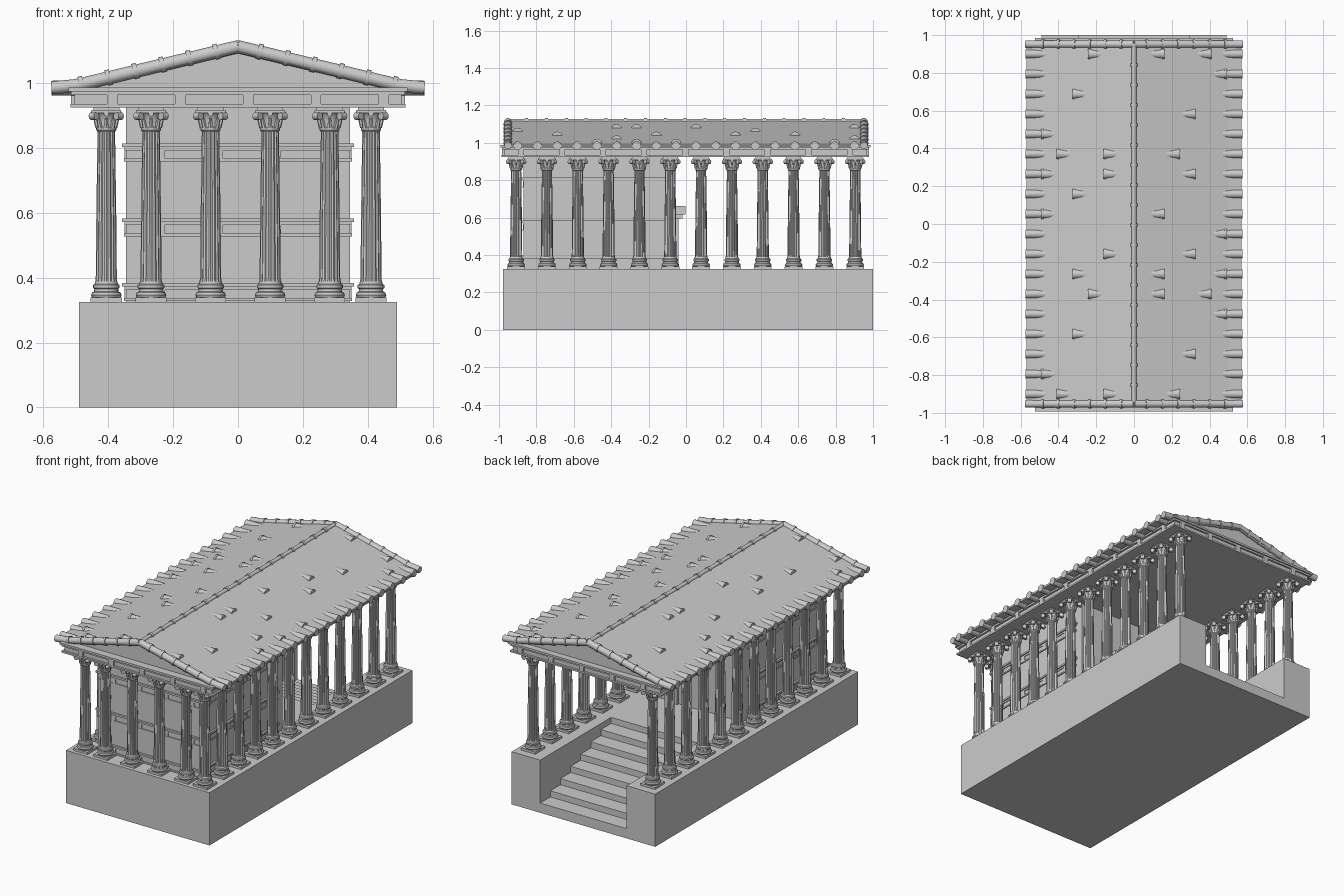
import bpy, bmesh, math
from mathutils import Vector, Matrix

cube = bpy.data.objects.get("Cube")
if cube:
    bpy.data.objects.remove(cube, do_unlink=True)

stone = bpy.data.materials.new("pale_grey_stone")
stone.use_nodes = True
GREY = (0.6, 0.6, 0.6, 1)
stone.diffuse_color = GREY
stone.node_tree.nodes["Principled BSDF"].inputs["Base Color"].default_value = GREY


def place(name, mesh, loc=(0, 0, 0)):
    ob = bpy.data.objects.new(name, mesh)
    ob.location = loc
    bpy.context.collection.objects.link(ob)
    return ob


def to_mesh(name, bm, smooth=False):
    bmesh.ops.recalc_face_normals(bm, faces=bm.faces)
    mesh = bpy.data.meshes.new(name)
    bm.to_mesh(mesh)
    bm.free()
    mesh.materials.append(stone)
    if smooth:
        mesh.shade_smooth()
        mesh.set_sharp_from_angle(angle=math.radians(35))
    return mesh


def box(bm, x0, x1, y0, y1, z0, z1):
    m = Matrix.Translation(((x0 + x1) / 2, (y0 + y1) / 2, (z0 + z1) / 2))
    bmesh.ops.create_cube(bm, size=1, matrix=m @ Matrix.Diagonal((x1 - x0, y1 - y0, z1 - z0, 1)))


def rod(bm, a, b, r0, r1=None, sides=12):
    a, b = Vector(a), Vector(b)
    d = b - a
    m = Matrix.Translation((a + b) / 2) @ d.to_track_quat('Z', 'Y').to_matrix().to_4x4()
    bmesh.ops.create_cone(bm, cap_ends=True, segments=sides, radius1=r0,
                          radius2=r0 if r1 is None else r1, depth=d.length, matrix=m)


def prism(bm, profile, axis, lo, hi):
    """Extrude a 2D profile along x (profile is y,z) or y (profile is x,z)."""
    pt = (lambda p, t: (t, p[0], p[1])) if axis == 'x' else (lambda p, t: (p[0], t, p[1]))
    ends = [[bm.verts.new(pt(p, t)) for p in profile] for t in (lo, hi)]
    bm.faces.new(ends[0])
    bm.faces.new(ends[1][::-1])
    for i in range(len(profile)):
        j = (i + 1) % len(profile)
        bm.faces.new((ends[0][i], ends[0][j], ends[1][j], ends[1][i]))


def lathe(bm, profile, sides, flute=0.0):
    """Stack rings of (radius, z); flute pulls every second vertex inwards."""
    rings = []
    for r, z in profile:
        ring = []
        for i in range(sides):
            a, k = math.tau * i / sides, r * (1 - flute * (i % 2))
            ring.append(bm.verts.new((k * math.cos(a), k * math.sin(a), z)))
        rings.append(ring)
    for lo, hi in zip(rings, rings[1:]):
        for i in range(sides):
            j = (i + 1) % sides
            bm.faces.new((lo[i], lo[j], hi[j], hi[i]))
    bm.faces.new(rings[0][::-1])
    bm.faces.new(rings[-1])


# Podium with a stairway let into the back
FLOOR, OPEN, TOP_Y = 0.325, 0.295, 0.21
bm = bmesh.new()
box(bm, -0.49, 0.49, -0.978, TOP_Y, 0, FLOOR)
for s in (-1, 1):
    box(bm, *sorted((s * OPEN, s * 0.49)), TOP_Y, 1.0, 0, FLOOR)
place("podium", to_mesh("podium", bm))

STEPS = 8
tread = (1.0 - TOP_Y) / STEPS
profile = [(TOP_Y, 0), (1.0, 0)]
for i in range(STEPS):
    z = 0.06 + (FLOOR - 0.06) * i / (STEPS - 1)
    profile += [(1.0 - i * tread, z), (1.0 - (i + 1) * tread, z)]
bm = bmesh.new()
prism(bm, profile, 'x', -OPEN, OPEN)
place("stairs", to_mesh("stairs", bm))

# Column: moulded base, fluted shaft, capital with leaves and corner scrolls
bm = bmesh.new()
box(bm, -0.048, 0.048, -0.048, 0.048, 0, 0.014)
lathe(bm, [(0.044, 0.014), (0.047, 0.021), (0.044, 0.029), (0.038, 0.032), (0.037, 0.04),
           (0.041, 0.044), (0.041, 0.052), (0.036, 0.056), (0.034, 0.064)], 20)
lathe(bm, [(0.034, 0.062), (0.0325, 0.075), (0.031, 0.25), (0.027, 0.53)], 32, 0.1)
lathe(bm, [(0.027, 0.525), (0.031, 0.53), (0.031, 0.536), (0.027, 0.54),
           (0.027, 0.56), (0.034, 0.578), (0.042, 0.586)], 20)
for i in range(8):
    a = math.tau * i / 8
    c, s = math.cos(a), math.sin(a)
    rod(bm, (0.026 * c, 0.026 * s, 0.538), (0.035 * c, 0.035 * s, 0.566), 0.008, 0.005, 6)
for sx in (-1, 1):
    for sy in (-1, 1):
        corner, side = Vector((sx, sy, 0)) * 0.038, Vector((sx, -sy, 0)) * 0.008
        corner.z = 0.573
        rod(bm, corner - side, corner + side, 0.012)
for s in (-1, 1):
    rod(bm, (0.03 * s, 0, 0.58), (0.047 * s, 0, 0.58), 0.008, sides=8)
    rod(bm, (0, 0.03 * s, 0.58), (0, 0.047 * s, 0.58), 0.008, sides=8)
box(bm, -0.046, 0.046, -0.046, 0.046, 0.583, 0.592)
box(bm, -0.04, 0.04, -0.04, 0.04, 0.59, 0.602)
column = to_mesh("column", bm, True)
for k in range(12):
    y = -0.908 + 0.1648 * k
    place("column_left", column, (0.41, y, FLOOR))
    place("column_right", column, (-0.406, y, FLOOR))
for k in range(4):
    place("column_front", column, (-0.268 + 0.1835 * k, -0.908, FLOOR))


def beam(name, hx, y0, y1, z0, h, lip, gap):
    """Channel-shaped band round a block, with short ribs across the channel."""
    bm = bmesh.new()
    za, zb, zc = z0 + 0.16 * h, z0 + 0.62 * h, z0 + 0.8 * h
    for inset, lo, hi in ((lip * 0.5, z0, za), (lip * 1.4, za, zb), (lip * 0.6, zb, zc), (0, zc, z0 + h)):
        box(bm, -hx + inset, hx - inset, y0 + inset, y1 - inset, lo, hi)
    e = lip * 0.6
    nx, ny = round(2 * hx / gap), round((y1 - y0) / gap)
    for i in range(nx):
        x = -hx + (i + 0.65) * 2 * hx / nx
        box(bm, x - 0.016, x + 0.016, y0 + e, y1 - e, za, zb)
    for i in range(ny):
        y = y0 + (i + 0.5) * (y1 - y0) / ny
        box(bm, -hx + e, hx - e, y - 0.016, y + 0.016, za, zb)
    place(name, to_mesh(name, bm))


# Inner chamber with three bands and a doorway
bm = bmesh.new()
box(bm, -0.345, 0.345, -0.868, -0.06, FLOOR, 0.93)
place("chamber", to_mesh("chamber", bm))
for name, z in (("lower_band", 0.328), ("middle_band", 0.527), ("upper_band", 0.758)):
    beam(name, 0.357, -0.88, -0.1, z, 0.056, 0.012, 0.2)
bm = bmesh.new()
box(bm, -0.09, 0.09, -0.062, -0.054, FLOOR, 0.6)
place("door", to_mesh("door", bm))
bm = bmesh.new()
for s in (-1, 1):
    box(bm, s * 0.1 - 0.012, s * 0.1 + 0.012, -0.062, -0.04, FLOOR, 0.6)
box(bm, -0.13, 0.13, -0.062, -0.02, 0.595, 0.615)
box(bm, -0.14, 0.14, -0.062, -0.002, 0.615, 0.662)
place("door_surround", to_mesh("door_surround", bm))

# Entablature and gable block
beam("entablature", 0.523, -0.993, 0.986, 0.925, 0.062, 0.014, 0.21)
bm = bmesh.new()
prism(bm, [(-0.49, 0.985), (0.49, 0.985), (0, 1.1)], 'y', -0.945, 0.945)
place("gables", to_mesh("gables", bm))

# Roof sheet with flared eaves
bm = bmesh.new()
half = [(0.5, 0.998), (0.57, 0.988), (0.57, 0.976), (0.49, 0.982)]
prism(bm, [(0, 1.118)] + half + [(0, 1.094)] + [(-x, z) for x, z in half[::-1]], 'y', -0.965, 0.965)
place("roof", to_mesh("roof", bm))


def roof_z(x):
    return 1.118 - 0.24 * abs(x)


ROWS = [-0.9 + 0.1059 * k for k in range(18)]
COLS = [0.15 + 0.083 * k for k in range(5)]

# Eave tiles
bm = bmesh.new()
for s in (-1, 1):
    for y in ROWS:
        rod(bm, (s * 0.47, y, 0.985), (s * 0.575, y, 0.984), 0.023)
place("eave_tiles", to_mesh("eave_tiles", bm, True))

# Loose cover tiles breaking the roof surface: rows used in each column
LEFT = [(0, 5, 10, 13, 16), (0,), (2, 7, 11, 15), (), ()]
RIGHT_SIDE = {-1: [(0, 7, 11, 12), (5, 17), (3, 6, 10, 15), (0, 12), (1, 9, 11, 13)],
              1: [(5, 6, 9, 17), (0, 12), (2, 7, 11, 14), (5, 17), (4, 6, 8, 16)]}
bm = bmesh.new()
for s, columns in RIGHT_SIDE.items():
    for x, rows in zip(COLS, columns):
        for k in rows:
            low = Vector((s * (x + 0.01), ROWS[k], roof_z(x + 0.01) - 0.009))
            high = Vector((s * (x - 0.075), ROWS[k], roof_z(x - 0.075) - 0.028))
            rod(bm, low, high, 0.026)
            rod(bm, low, low.lerp(high, 0.14), 0.029)
place("cover_tiles", to_mesh("cover_tiles", bm, True))

# Verge tiles along the gables, with collars
bm = bmesh.new()
for s in (-1, 1):
    for y in (-0.952, 0.952):
        rod(bm, (0, y, 1.112), (s * 0.5, y, 0.992), 0.02)
        rod(bm, (s * 0.49, y, 0.993), (s * 0.575, y, 0.985), 0.02)
        for x in [0.067] + COLS:
            z = roof_z(x) - 0.005
            rod(bm, (s * (x - 0.007), y, z + 0.002), (s * (x + 0.007), y, z - 0.002), 0.024)
place("verge_tiles", to_mesh("verge_tiles", bm, True))

# Ridge tiles, with collars
bm = bmesh.new()
rod(bm, (0, -0.965, 1.114), (0, 0.965, 1.114), 0.013)
for y in ROWS:
    rod(bm, (0, y + 0.04, 1.114), (0, y + 0.056, 1.114), 0.018)
place("ridge_tiles", to_mesh("ridge_tiles", bm, True))
